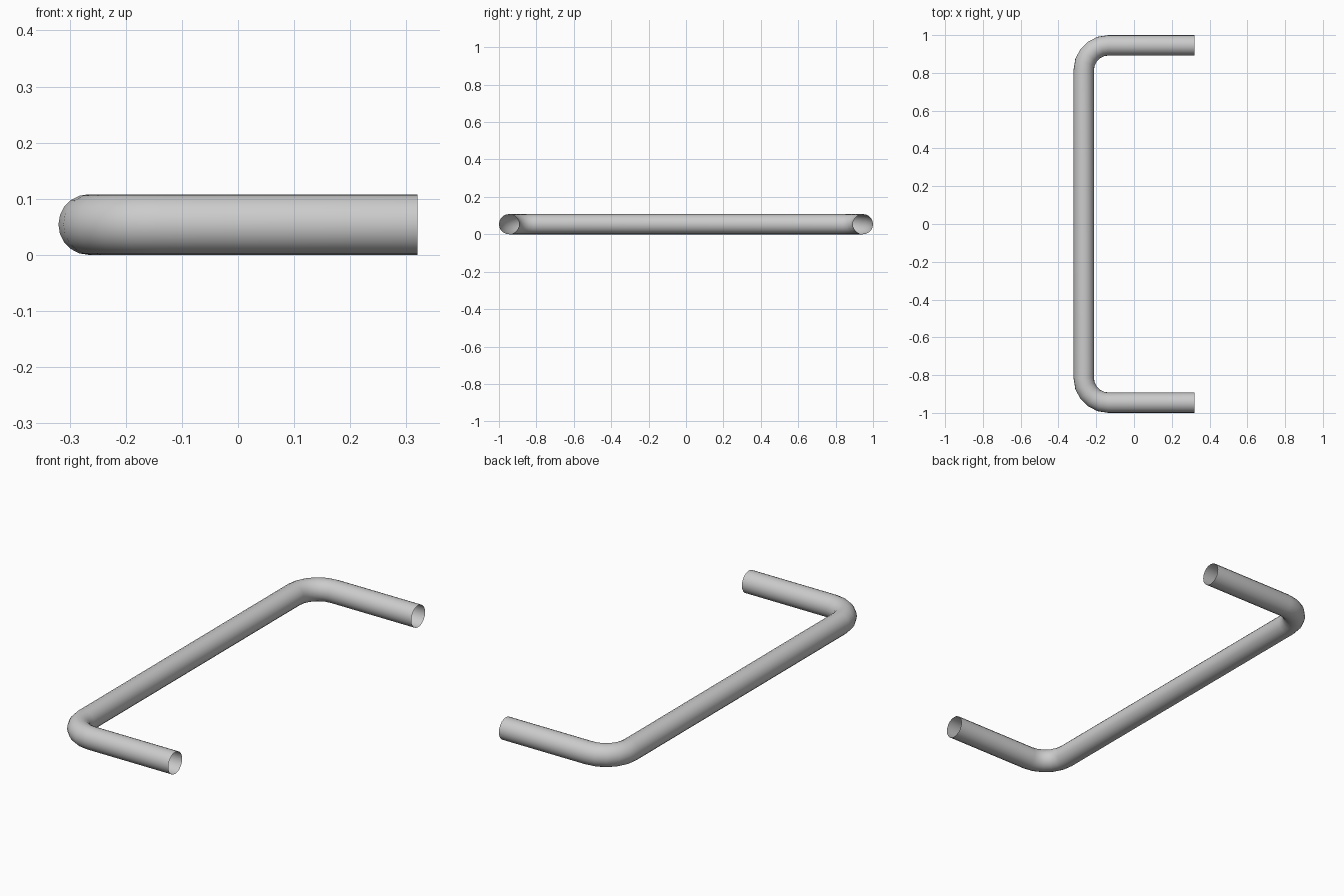
import bpy, bmesh
from math import sin, cos, pi, radians
from mathutils import Vector

if "Cube" in bpy.data.objects:
    bpy.data.objects.remove(bpy.data.objects["Cube"])

R = 0.054           # tube radius
SIDES = 20
BEND = 0.13         # centreline bend radius
BEND_STEPS = 5
X_BAR, X_END, Y_ARM = -0.266, 0.32, 0.946

# Half of the centreline: bar start, bend and arm end, as (point, direction angle)
cx, cy = X_BAR + BEND, Y_ARM - BEND
half = []
for i in range(BEND_STEPS + 1):
    a = radians(90) * i / BEND_STEPS
    half.append((cx - BEND * cos(a), cy + BEND * sin(a), radians(90) - a))
half.append((X_END, Y_ARM, 0.0))

# Mirror to get the full U-shaped path
path = [(x, -y, pi - a) for x, y, a in reversed(half)] + half

# Sweep an open-ended round section along the path
bm = bmesh.new()
rings = []
for x, y, a in path:
    side = Vector((sin(a), -cos(a), 0))
    ring = []
    for k in range(SIDES):
        t = 2 * pi * k / SIDES
        ring.append(bm.verts.new(Vector((x, y, R)) + side * R * cos(t) + Vector((0, 0, R * sin(t)))))
    rings.append(ring)
for r0, r1 in zip(rings, rings[1:]):
    for k in range(SIDES):
        n = (k + 1) % SIDES
        bm.faces.new((r0[k], r0[n], r1[n], r1[k]))

# Make the normals point outward
bm.normal_update()
f = bm.faces[:][SIDES * (BEND_STEPS + 1)]
if f.normal.dot(f.calc_center_median() - Vector((X_BAR, 0, R))) < 0:
    bmesh.ops.reverse_faces(bm, faces=bm.faces[:])

mesh = bpy.data.meshes.new("handle_tube")
bm.to_mesh(mesh)
bm.free()
handle = bpy.data.objects.new("handle_tube", mesh)
bpy.context.collection.objects.link(handle)
bpy.context.view_layer.objects.active = handle
handle.select_set(True)
bpy.ops.object.shade_smooth_by_angle(angle=radians(40))
